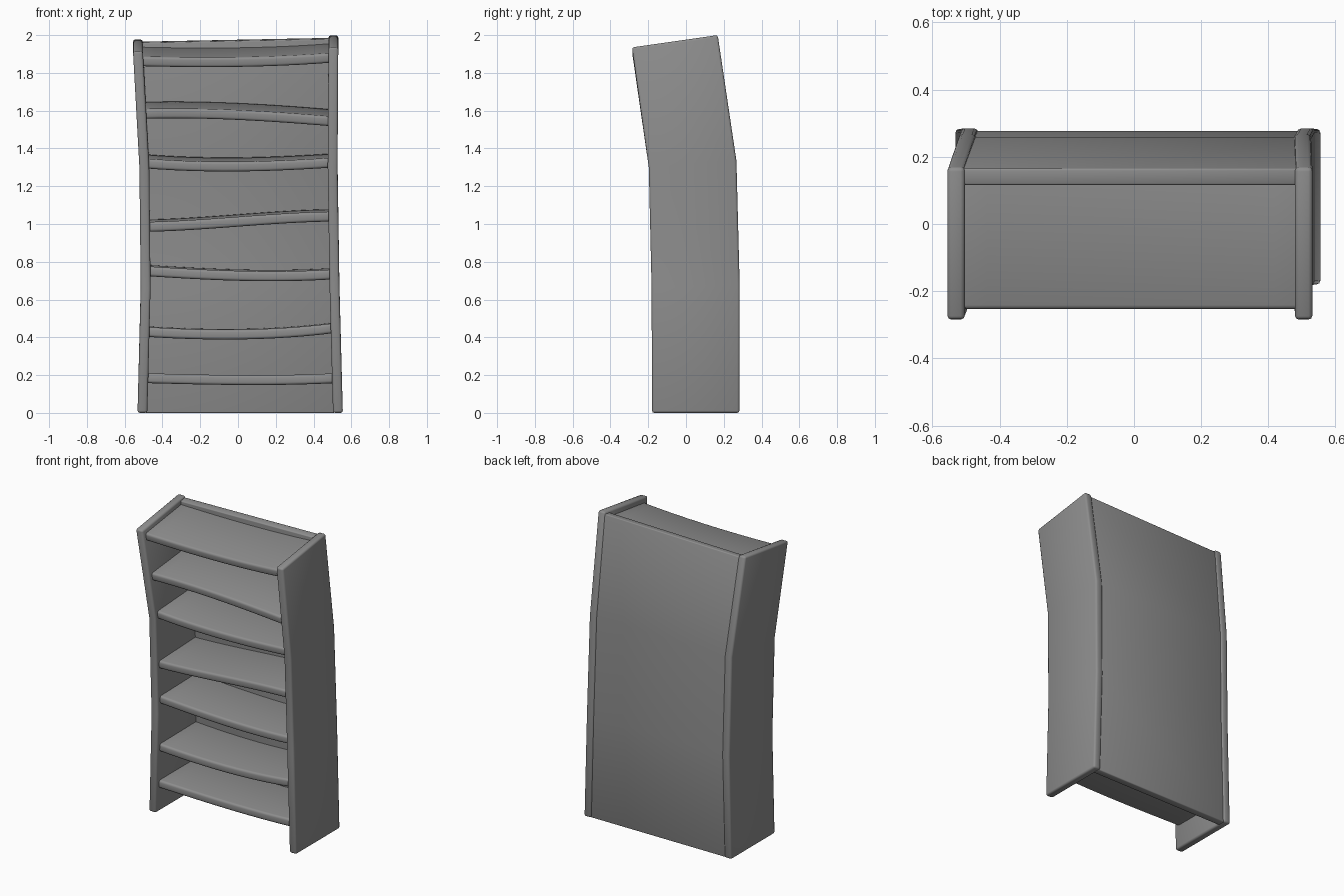
import bpy, bmesh

if "Cube" in bpy.data.objects:
    bpy.data.objects.remove(bpy.data.objects["Cube"])

# Side profile stations: front (y, z) and back (y, z), bottom to top
FRONT = [(-0.18, 0.0), (-0.182, 0.66), (-0.197, 1.30), (-0.286, 1.935)]
BACK = [(0.283, 0.0), (0.284, 0.68), (0.267, 1.335), (0.168, 2.0)]
LEFT_X = [-0.532, -0.515, -0.522, -0.556]     # outer faces of the side panels
RIGHT_X = [0.555, 0.537, 0.527, 0.531]
T = 0.052

GREY = bpy.data.materials.new("dark_grey")
GREY.diffuse_color = (0.27, 0.27, 0.27, 1.0)
GREY.use_nodes = True
GREY.node_tree.nodes["Principled BSDF"].inputs["Base Color"].default_value = GREY.diffuse_color


def lerp_at(z, zs, vals):
    """Piecewise linear lookup of vals at height z."""
    for i in range(len(zs) - 1):
        if z <= zs[i + 1] or i == len(zs) - 2:
            f = (z - zs[i]) / (zs[i + 1] - zs[i])
            return vals[i] + f * (vals[i + 1] - vals[i])


def roll(x, i):
    """The top end drops slightly towards the left."""
    return 0.02 * (x - 0.53) if i == 3 else 0.0


def loft(name, rings, bevel, segments):
    """Skin a closed solid through four-cornered rings, then round its edges."""
    bm = bmesh.new()
    vs = [[bm.verts.new(p) for p in r] for r in rings]
    for a, b in zip(vs, vs[1:]):
        for k in range(4):
            bm.faces.new((a[k], a[(k + 1) % 4], b[(k + 1) % 4], b[k]))
    bm.faces.new(vs[0])
    bm.faces.new(vs[-1])
    bmesh.ops.recalc_face_normals(bm, faces=bm.faces)
    me = bpy.data.meshes.new(name)
    bm.to_mesh(me)
    bm.free()
    me.materials.append(GREY)
    me.shade_smooth()
    ob = bpy.data.objects.new(name, me)
    bpy.context.collection.objects.link(ob)
    mod = ob.modifiers.new("round", 'BEVEL')
    mod.width, mod.segments = bevel, segments
    mod.limit_method, mod.angle_limit = 'ANGLE', 0.7
    return ob


# Bent side panels
for name, xs, s in (("left_side_panel", LEFT_X, 1), ("right_side_panel", RIGHT_X, -1)):
    rings = []
    for i, x in enumerate(xs):
        (yf, zf), (yb, zb) = FRONT[i], BACK[i]
        r = roll(x, i)
        rings.append([(x, yf, zf + r), (x + s * T, yf, zf + r),
                      (x + s * T, yb, zb + r), (x, yb, zb + r)])
    loft(name, rings, 0.012, 2)

# Back panel, held between the sides
rings = []
for i in range(4):
    yb, zb = BACK[i]
    yb -= 0.008 if i < 3 else 0.003
    xl, xr = LEFT_X[i] + T - 0.01, RIGHT_X[i] - T + 0.01
    if i == 3:
        zb -= 0.013
    dz = 0.05 * 0.144 if i == 3 else 0.0
    rings.append([(xl, yb, zb + roll(xl, i)), (xr, yb, zb + roll(xr, i)),
                  (xr, yb - 0.05, zb - dz + roll(xr, i)),
                  (xl, yb - 0.05, zb - dz + roll(xl, i))])
loft("back_panel", rings, 0.006, 2)

# Warped shelves: backward slope, then underside height of the front edge along x
SHELVES = [
    (0.0, (0.158, 0.15, 0.148, 0.158)),
    (0.01, (0.403, 0.389, 0.394, 0.423)),
    (0.02, (0.724, 0.705, 0.697, 0.707)),
    (0.035, (0.958, 0.974, 0.998, 1.013)),
    (0.06, (1.294, 1.278, 1.281, 1.298)),
    (0.10, (1.556, 1.556, 1.541, 1.516)),
    (0.135, (1.834, 1.829, 1.834, 1.853)),
]
zf_list = [p[1] for p in FRONT]
zb_list = [p[1] for p in BACK]


def cubic(h, u):
    """Smooth curve through four evenly spaced heights, u from 0 to 1."""
    total = 0.0
    for i in range(4):
        w = h[i]
        for j in range(4):
            if j != i:
                w *= (3 * u - j) / (i - j)
        total += w
    return total


for n, (slope, h) in enumerate(SHELVES):
    zm = sum(h) / 4 + 0.027
    yf = lerp_at(zm, zf_list, [p[0] for p in FRONT]) + 0.028
    yb = lerp_at(zm + 0.4 * slope, zb_list, [p[0] for p in BACK]) - 0.028
    x0 = lerp_at(zm, zf_list, LEFT_X) + 0.03
    x1 = lerp_at(zm, zf_list, RIGHT_X) - 0.03
    rise = slope * (yb - yf)
    th = 0.052
    rings = []
    for k in range(13):
        u = k / 12
        x, z = x0 + u * (x1 - x0), cubic(h, u)
        rings.append([(x, yf, z), (x, yb, z + rise),
                      (x, yb - slope * th, z + rise + th), (x, yf - slope * th, z + th)])
    loft(f"shelf_{n + 1}", rings, 0.014, 3)
